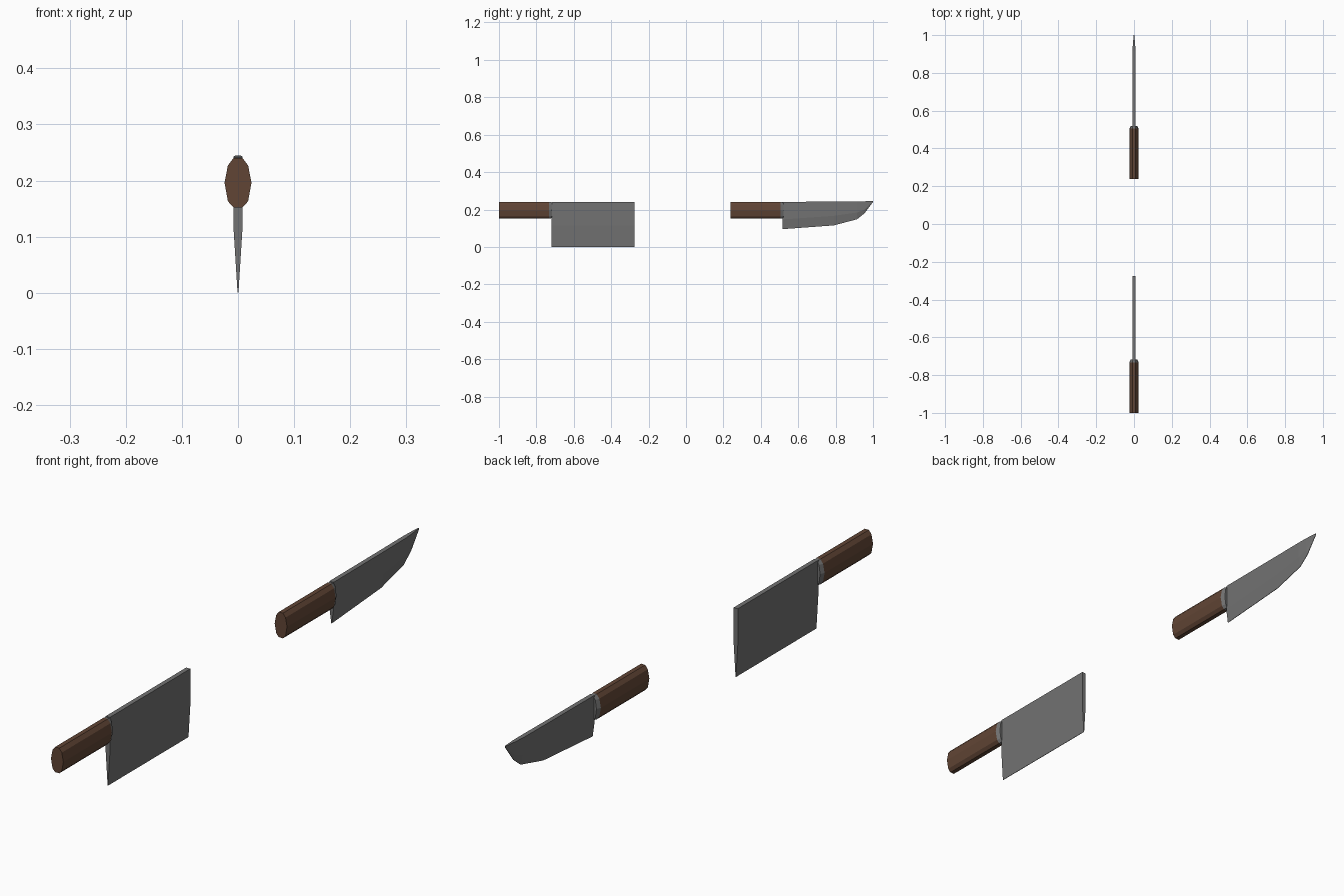
import bpy, bmesh

if "Cube" in bpy.data.objects:
    bpy.data.objects.remove(bpy.data.objects["Cube"])


def material(name, rgb):
    m = bpy.data.materials.new(name)
    m.diffuse_color = (*rgb, 1)
    m.use_nodes = True
    m.node_tree.nodes["Principled BSDF"].inputs["Base Color"].default_value = m.diffuse_color
    return m


WOOD = material("wood", (0.12, 0.06, 0.036))
STEEL = material("steel", (0.17, 0.17, 0.17))


def loft(name, sections, mat):
    """Skin a list of equal-length rings of (x, y, z) points and cap the ends."""
    bm = bmesh.new()
    rings = [[bm.verts.new(p) for p in s] for s in sections]
    n = len(rings[0])
    for a, b in zip(rings, rings[1:]):
        for i in range(n):
            j = (i + 1) % n
            bm.faces.new((a[i], a[j], b[j], b[i]))
    bm.faces.new(rings[0])
    bm.faces.new(rings[-1])
    bmesh.ops.recalc_face_normals(bm, faces=bm.faces)
    mesh = bpy.data.meshes.new(name)
    bm.to_mesh(mesh)
    bm.free()
    mesh.materials.append(mat)
    ob = bpy.data.objects.new(name, mesh)
    bpy.context.collection.objects.link(ob)
    return ob


# Faceted grip outline, right half from top to bottom
HALF = [(0.008, 0.240), (0.018, 0.227), (0.024, 0.196), (0.018, 0.163), (0.008, 0.152)]


def grip_ring(y, sx=1.0, sz=1.0):
    pts = HALF + [(-x, z) for x, z in reversed(HALF)]
    return [(x * sx, y, 0.196 + (z - 0.196) * sz) for x, z in pts]


def blade_ring(y, top, mid, bottom, w):
    e = 0.0008
    half = [(w, top), (w, mid), (e, bottom)]
    return [(x, y, z) for x, z in half + [(-x, z) for x, z in reversed(half)]]


def knife(name, y0, stations):
    # wooden grip
    loft(name + "_handle", [grip_ring(y0), grip_ring(y0 + 0.268)], WOOD)
    # steel collar between grip and blade
    loft(name + "_collar", [grip_ring(y0 + 0.268), grip_ring(y0 + 0.283, 0.72, 0.96)], STEEL)
    # blade with ground bevel
    loft(name + "_blade", [blade_ring(*s) for s in stations], STEEL)


knife("cleaver", -1.0, [
    (-0.72, 0.241, 0.115, 0.0, 0.008),
    (-0.275, 0.241, 0.115, 0.0, 0.008),
])

knife("chef_knife", 0.237, [
    (0.517, 0.241, 0.147, 0.095, 0.008),
    (0.79, 0.242, 0.166, 0.115, 0.008),
    (0.915, 0.243, 0.184, 0.148, 0.008),
    (0.955, 0.244, 0.199, 0.180, 0.006),
    (1.0, 0.245, 0.243, 0.240, 0.0015),
])
